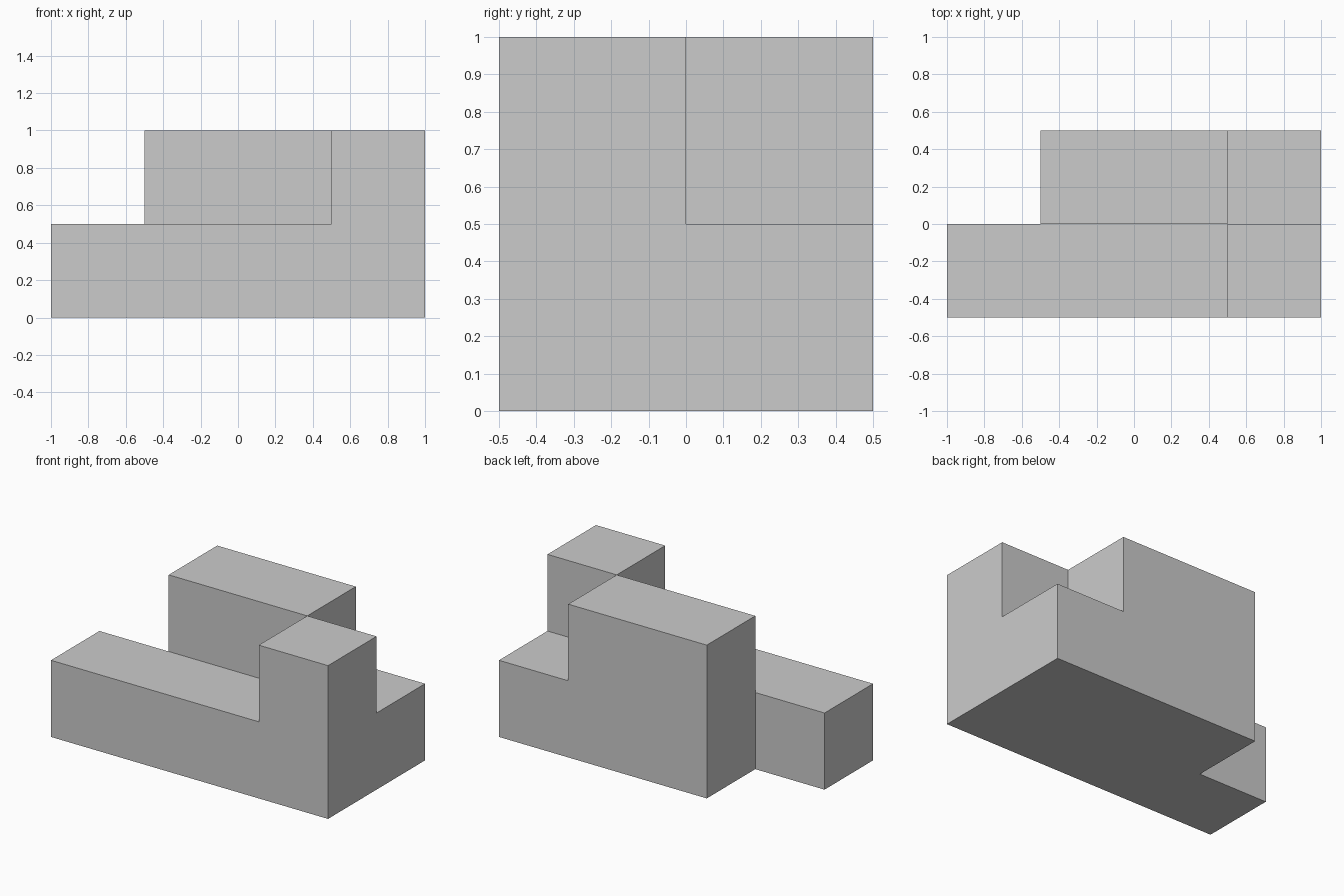
import bpy, bmesh
from mathutils import Vector

if "Cube" in bpy.data.objects:
    bpy.data.objects.remove(bpy.data.objects["Cube"])

S = 0.5  # edge of one cubic cell

# Occupied cells of the block: (column, row, level)
cells = {(i, 0, 0) for i in range(4)}                        # long front bar
cells |= {(3, 0, 1)}                                         # raised front column
cells |= {(i, 1, k) for i in (1, 2) for k in (0, 1)}         # tall back slab
cells |= {(3, 1, 0)}                                         # low back corner

# Outer skin: one quad wherever a cell has no neighbour
bm = bmesh.new()
for c in cells:
    for axis in range(3):
        for side in (0, 1):
            n = list(c)
            n[axis] += 2 * side - 1
            if tuple(n) in cells:
                continue
            u, v = (axis + 1) % 3, (axis + 2) % 3
            corners = []
            for a, b in ((0, 0), (1, 0), (1, 1), (0, 1)):
                p = Vector(c)
                p[axis] += side
                p[u] += a
                p[v] += b
                corners.append(bm.verts.new(p * S - Vector((1, 0.5, 0))))
            bm.faces.new(corners if side else corners[::-1])
bmesh.ops.remove_doubles(bm, verts=bm.verts, dist=1e-4)

mesh = bpy.data.meshes.new("puzzle_block")
bm.to_mesh(mesh)
bm.free()
block = bpy.data.objects.new("puzzle_block", mesh)
bpy.context.collection.objects.link(block)

# Single plain grey
grey = bpy.data.materials.new("light_grey")
grey.diffuse_color = (0.6, 0.6, 0.6, 1)
grey.use_nodes = True
grey.node_tree.nodes["Principled BSDF"].inputs["Base Color"].default_value = grey.diffuse_color
mesh.materials.append(grey)
